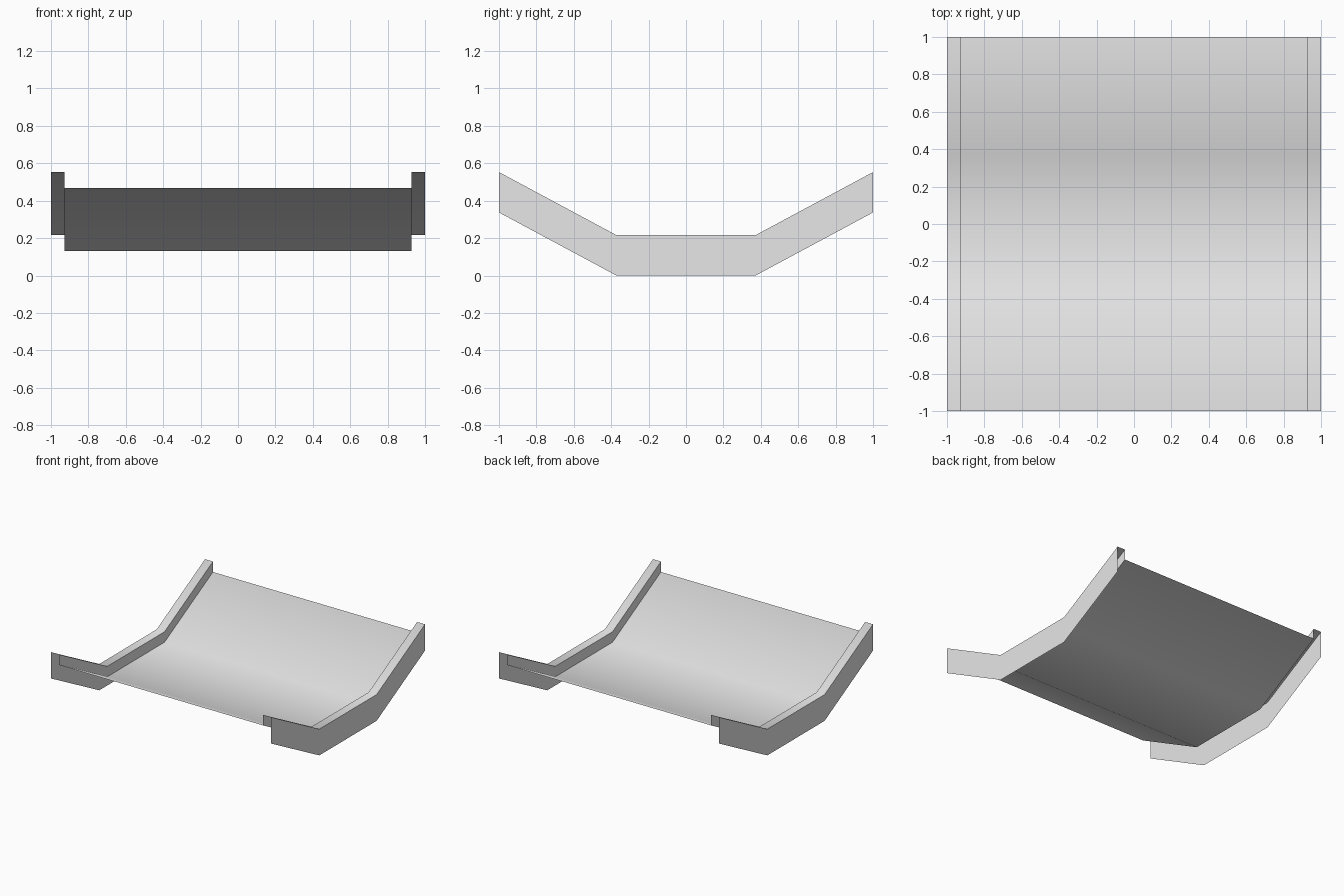
import bpy
import math
from mathutils import Vector

if "Cube" in bpy.data.objects:
    bpy.data.objects.remove(bpy.data.objects["Cube"], do_unlink=True)

# Plain grey sheet material
grey = bpy.data.materials.new("light grey")
grey.use_nodes = True
grey.diffuse_color = (0.8, 0.8, 0.8, 1)
grey.node_tree.nodes["Principled BSDF"].inputs["Base Color"].default_value = (0.8, 0.8, 0.8, 1)

# Lengthwise path: flat middle with both ends rising
BEND, RISE = 0.372, 0.337
PATH = [(-1, RISE), (-BEND, 0), (BEND, 0), (1, RISE)]
HALF_TILT = math.atan2(RISE, 1 - BEND) / 2

# Cross-section sizes
OUTER, INNER = 1.0, 0.928
TOP, DECK = 0.216, 0.13


def soft_normal(y):
    """Upright at the ends, tilted halfway at each bend."""
    if abs(y) > 0.9:
        return Vector((0, 0, 1))
    tilt = -math.copysign(HALF_TILT, y)
    return Vector((0, math.sin(tilt), math.cos(tilt)))


def sweep(name, section):
    """Sweep an open (x, z) section, listed from left to right, along the path."""
    n = len(section)
    verts = [(x, y, z + dz) for y, dz in PATH for x, z in section]
    faces = []
    for r in range(len(PATH) - 1):
        for i in range(n - 1):
            a = r * n + i
            faces.append((a, a + 1, a + n + 1, a + n))
    mesh = bpy.data.meshes.new(name)
    mesh.from_pydata(verts, [], faces)
    mesh.materials.append(grey)
    mesh.update()
    normals = [None] * len(mesh.loops)
    for poly in mesh.polygons:
        poly.use_smooth = True
        wall = abs(poly.normal.x) > 0.9
        for li in poly.loop_indices:
            y = mesh.vertices[mesh.loops[li].vertex_index].co.y
            normals[li] = poly.normal.copy() if wall else soft_normal(y)
    mesh.normals_split_custom_set(normals)
    obj = bpy.data.objects.new(name, mesh)
    bpy.context.collection.objects.link(obj)
    return obj


# Thin deck between the rails
sweep("deck", [(-INNER, DECK), (INNER, DECK)])

# Folded side rails: tall outer wall, narrow top, short inner wall
rail = [(-OUTER, 0), (-OUTER, TOP), (-INNER, TOP), (-INNER, DECK)]
sweep("right_rail", rail)
sweep("left_rail", [(-x, z) for x, z in reversed(rail)])
